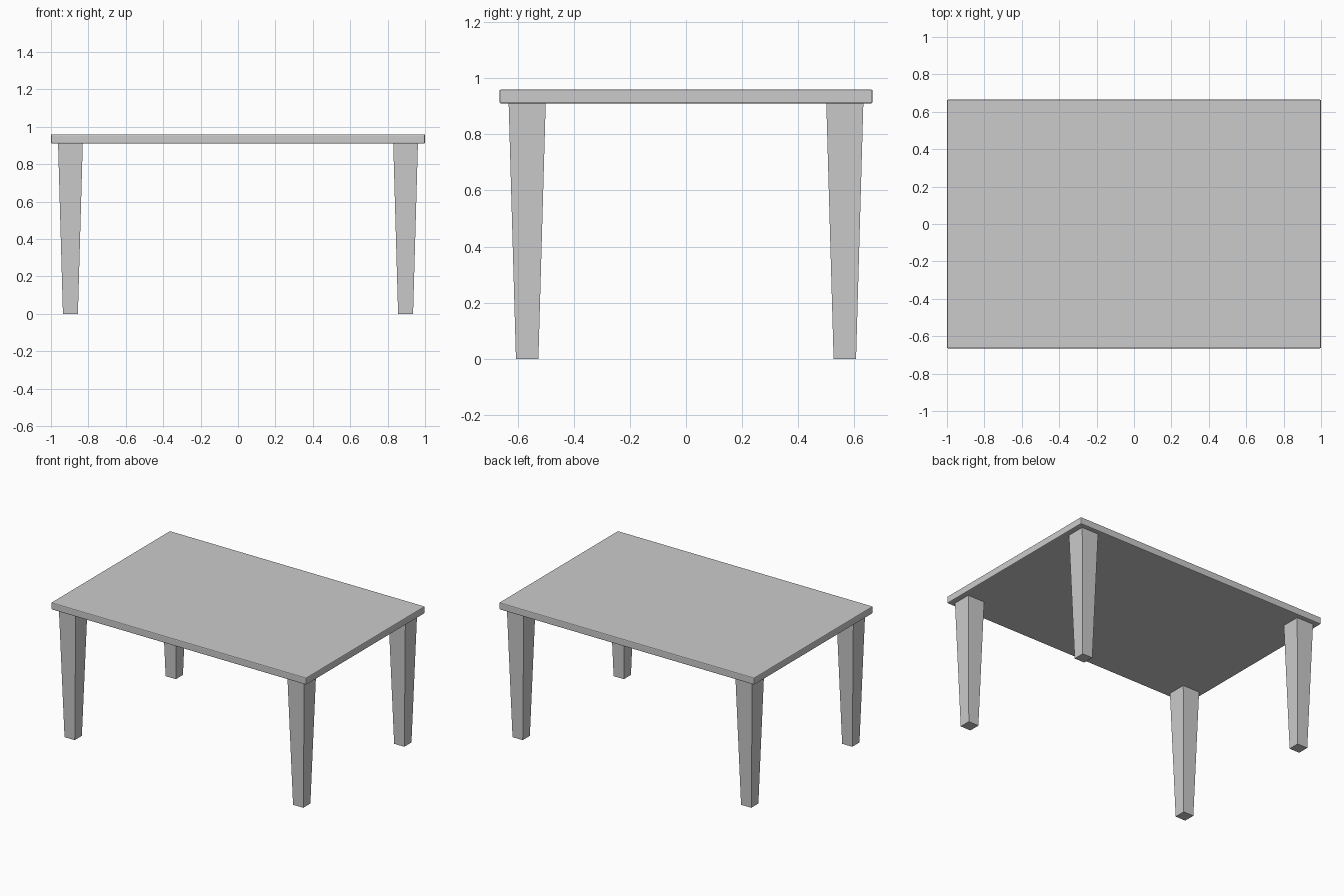
import bpy, bmesh
from mathutils import Matrix

if "Cube" in bpy.data.objects:
    bpy.data.objects.remove(bpy.data.objects["Cube"])

TOP_Z, UNDER_Z = 0.96, 0.91


def new_object(name, bm):
    mesh = bpy.data.meshes.new(name)
    bm.to_mesh(mesh)
    bm.free()
    obj = bpy.data.objects.new(name, mesh)
    bpy.context.collection.objects.link(obj)
    return obj


# Table top: thin slab with slightly eased edges
bm = bmesh.new()
bmesh.ops.create_cube(bm, size=1, matrix=Matrix.Translation((0, 0, (TOP_Z + UNDER_Z) / 2))
                      @ Matrix.Diagonal((2.0, 1.33, TOP_Z - UNDER_Z, 1)))
top = new_object("table_top", bm)
bevel = top.modifiers.new("eased_edges", 'BEVEL')
bevel.width = 0.006
bevel.segments = 2


# Square leg, tapering towards the floor
def leg(name, x, y, half_top=0.066, half_foot=0.04):
    bm = bmesh.new()
    bmesh.ops.create_cube(bm, size=2)
    for v in bm.verts:
        upper = v.co.z > 0
        half = half_top if upper else half_foot
        v.co = (x + v.co.x * half, y + v.co.y * half, UNDER_Z if upper else 0)
    return new_object(name, bm)


# Four legs, one near each corner
for y_name, sy in (("front", -1), ("back", 1)):
    for x_name, sx in (("left", -1), ("right", 1)):
        leg(f"{y_name}_{x_name}_leg", sx * 0.896, sy * 0.566)
